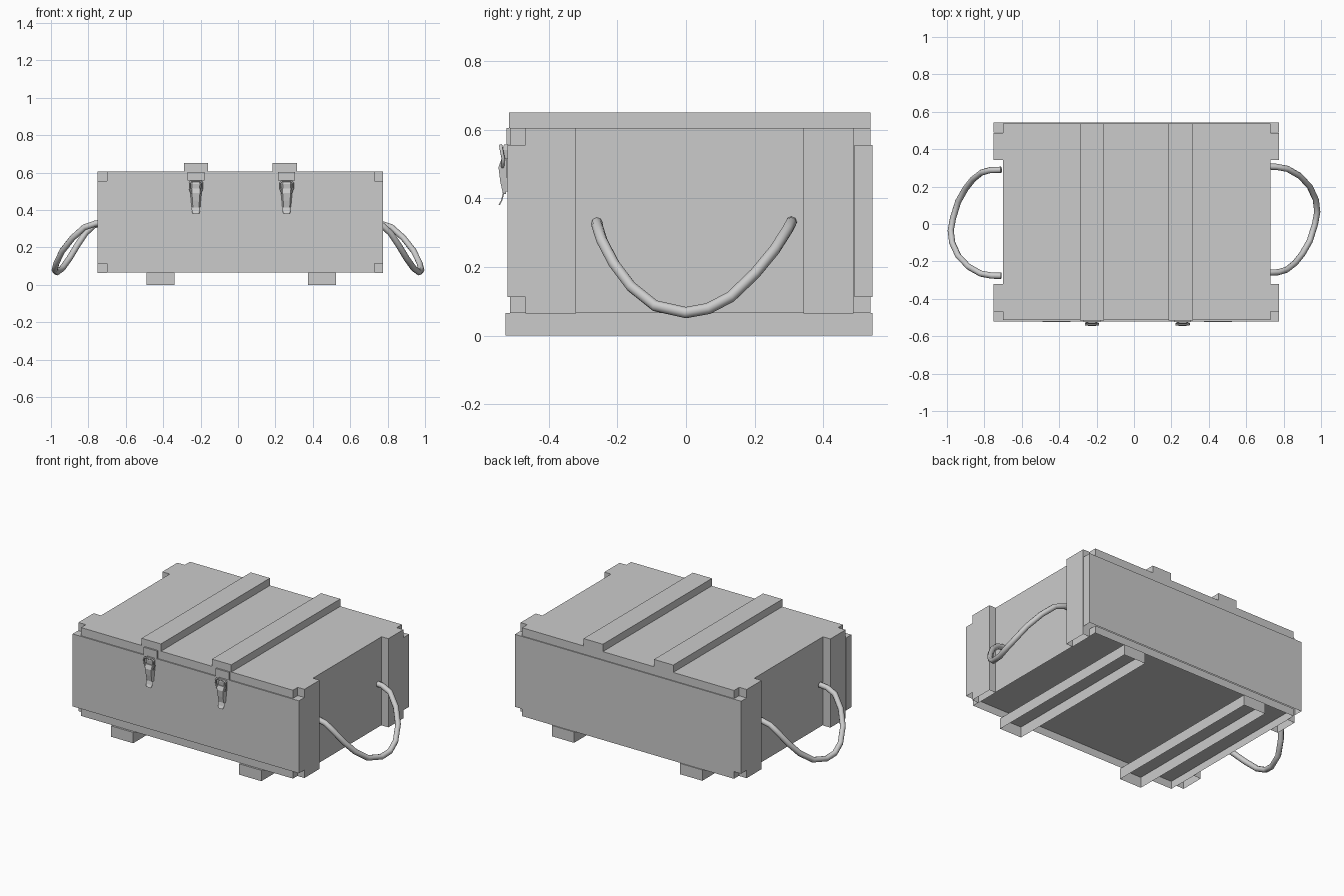
import bpy, bmesh, math
from mathutils import Vector

if "Cube" in bpy.data.objects:
    bpy.data.objects.remove(bpy.data.objects["Cube"])


def mesh_object(name, bm):
    me = bpy.data.meshes.new(name)
    bm.to_mesh(me)
    bm.free()
    ob = bpy.data.objects.new(name, me)
    bpy.context.collection.objects.link(ob)
    return ob


def box(name, x0, x1, y0, y1, z0, z1, open_bottom=False):
    bm = bmesh.new()
    bmesh.ops.create_cube(bm, size=1)
    for v in bm.verts:
        v.co = Vector((x1 if v.co.x > 0 else x0,
                       y1 if v.co.y > 0 else y0,
                       z1 if v.co.z > 0 else z0))
    if open_bottom:
        bm.normal_update()
        low = [f for f in bm.faces if f.normal.z < -0.9]
        bmesh.ops.delete(bm, geom=low, context='FACES')
    return mesh_object(name, bm)


def tube(name, points, radius, res=2, cyclic=False):
    cu = bpy.data.curves.new(name, 'CURVE')
    cu.dimensions = '3D'
    cu.bevel_depth = radius
    cu.bevel_resolution = res
    cu.use_fill_caps = not cyclic
    sp = cu.splines.new('POLY')
    sp.points.add(len(points) - 1)
    for p, co in zip(sp.points, points):
        p.co = (*co, 1)
    sp.use_cyclic_u = cyclic
    sp.use_smooth = True
    ob = bpy.data.objects.new(name, cu)
    bpy.context.collection.objects.link(ob)
    return ob


def side_profile(name, cx, rows):
    """Closed strip along z; each row is (z, y_front, y_back, half_width)."""
    bm = bmesh.new()
    rings = []
    for z, yf, yb, w in rows:
        rings.append([bm.verts.new(c) for c in
                      ((cx - w, yb, z), (cx - w * 0.7, yf, z),
                       (cx + w * 0.7, yf, z), (cx + w, yb, z))])
    for a, b in zip(rings, rings[1:]):
        for i in range(4):
            j = (i + 1) % 4
            bm.faces.new((a[i], a[j], b[j], b[i]))
    bm.faces.new(rings[0])
    bm.faces.new(rings[-1])
    bmesh.ops.recalc_face_normals(bm, faces=bm.faces)
    return mesh_object(name, bm)


# Crate panels
XL, XR = -0.70, 0.73
box("lid", XL, XR, -0.513, 0.537, 0.555, 0.605)
box("bottom_board", XL, XR, -0.513, 0.537, 0.066, 0.113, True)
box("front_panel", -0.752, 0.775, -0.52, -0.467, 0.113, 0.555, True)
box("back_panel", -0.752, 0.775, 0.49, 0.543, 0.113, 0.555, True)
box("left_end_panel", XL, XL + 0.04, -0.467, 0.49, 0.113, 0.555)
box("right_end_panel", XR - 0.04, XR, -0.467, 0.49, 0.113, 0.555)

# Corner posts on both ends
for side, x0, x1 in (("left", -0.75, XL), ("right", XR, 0.775)):
    box(side + "_front_post", x0, x1, -0.467, -0.32, 0.064, 0.605, True)
    box(side + "_back_post", x0, x1, 0.342, 0.487, 0.064, 0.605, True)

# Battens on the lid and skids under the crate
for i, x in enumerate((-0.225, 0.25)):
    box(f"lid_batten_{i + 1}", x - 0.065, x + 0.065, -0.515, 0.537, 0.605, 0.65)
for i, x in enumerate((-0.415, 0.45)):
    box(f"bottom_skid_{i + 1}", x - 0.075, x + 0.075, -0.525, 0.543, 0, 0.066, True)

# Rope handles: the left one is the right one turned half way round
rope = [(0.71, 0.307, 0.332), (0.76, 0.306, 0.328), (0.82, 0.295, 0.308),
        (0.885, 0.258, 0.25), (0.94, 0.20, 0.18), (0.972, 0.13, 0.113),
        (0.98, 0.065, 0.079), (0.968, 0.0, 0.067), (0.94, -0.09, 0.087),
        (0.90, -0.16, 0.143), (0.86, -0.21, 0.21), (0.815, -0.245, 0.277),
        (0.77, -0.258, 0.318), (0.71, -0.26, 0.332)]
tube("right_rope_handle", rope, 0.0165)
tube("left_rope_handle", [(-x, 0.03 - y, z) for x, y, z in rope], 0.0165)

# Toggle latches on the front
for i, x in enumerate((-0.225, 0.26)):
    n = f"latch_{i + 1}_"
    box(n + "strike_plate", x - 0.045, x + 0.045, -0.523, -0.51, 0.557, 0.604)
    box(n + "base_plate", x - 0.022, x + 0.022, -0.524, -0.518, 0.42, 0.55)
    # hook that catches the wire loop
    side_profile(n + "hook", x, [(0.515, -0.532, -0.52, 0.028),
                                 (0.54, -0.535, -0.52, 0.03),
                                 (0.556, -0.53, -0.52, 0.024)])
    # wire loop from the lever up to the hook
    tube(n + "wire_loop", [(x - 0.026, -0.534, 0.492), (x - 0.034, -0.532, 0.515),
                           (x - 0.034, -0.538, 0.545), (x - 0.026, -0.539, 0.553),
                           (x + 0.026, -0.539, 0.553), (x + 0.034, -0.538, 0.545),
                           (x + 0.034, -0.532, 0.515), (x + 0.026, -0.534, 0.492)],
         0.005, 1, True)
    # tapered lever with a flared finger tail
    side_profile(n + "lever", x, [(0.515, -0.537, -0.522, 0.032),
                                  (0.49, -0.546, -0.522, 0.03),
                                  (0.45, -0.541, -0.522, 0.026),
                                  (0.413, -0.533, -0.524, 0.023)])
    side_profile(n + "finger_tail", x, [(0.415, -0.533, -0.529, 0.023),
                                        (0.395, -0.538, -0.534, 0.022),
                                        (0.38, -0.546, -0.542, 0.017)])
